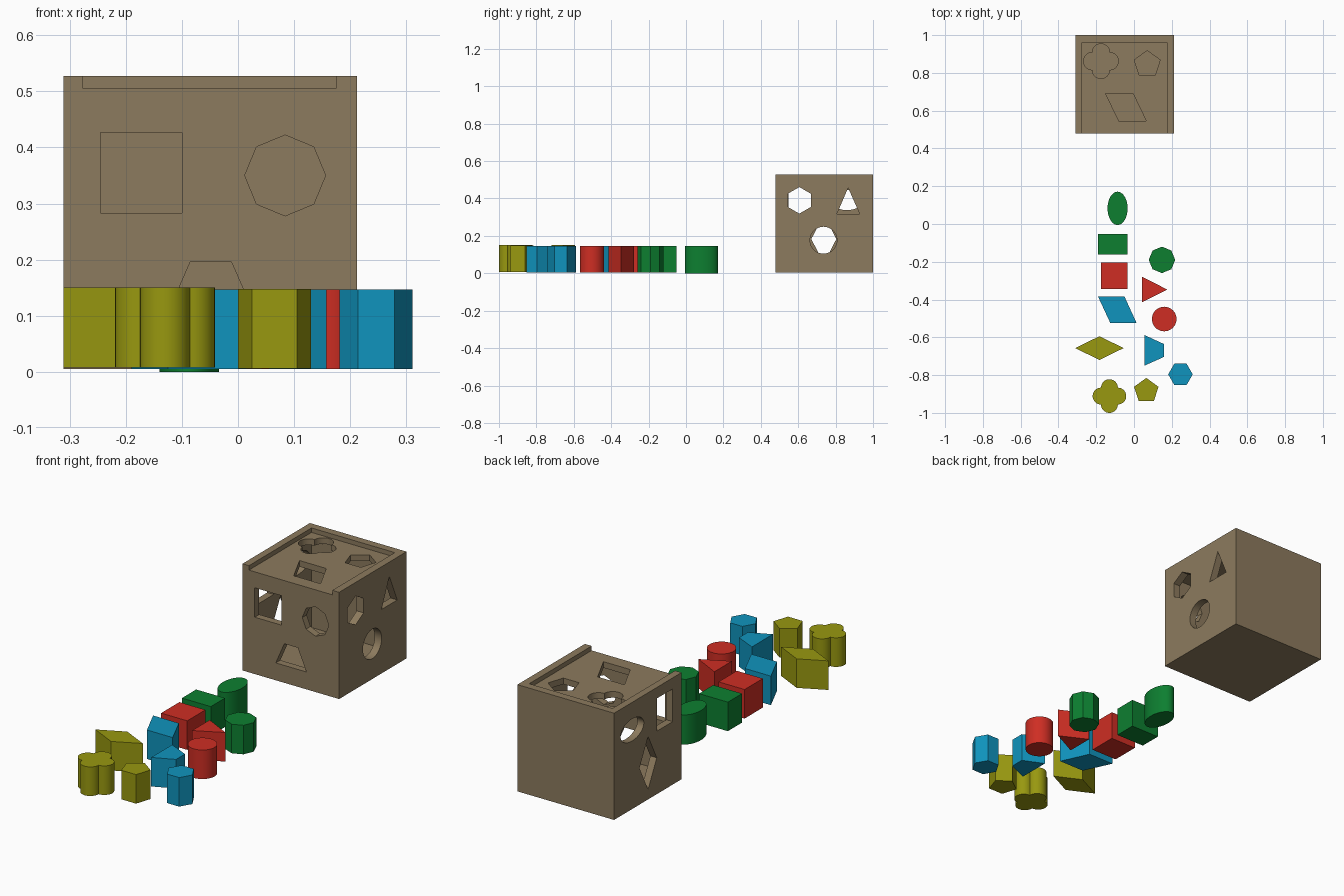
import bpy, bmesh, math

if "Cube" in bpy.data.objects:
    bpy.data.objects.remove(bpy.data.objects["Cube"])


def material(name, rgb):
    m = bpy.data.materials.new(name)
    m.diffuse_color = (*rgb, 1)
    m.use_nodes = True
    m.node_tree.nodes["Principled BSDF"].inputs["Base Color"].default_value = m.diffuse_color
    return m


WOOD = material("wood brown", (0.265, 0.197, 0.112))
GREEN = material("green", (0.004, 0.212, 0.03))
RED = material("red", (0.62, 0.027, 0.017))
BLUE = material("blue", (0.005, 0.295, 0.51))
OLIVE = material("olive yellow", (0.315, 0.315, 0.005))


# --- 2D outlines ---
def oval(cx, cy, rx, ry, n=48, start=0.0):
    return [(cx + rx * math.cos(start + 2 * math.pi * i / n),
             cy + ry * math.sin(start + 2 * math.pi * i / n)) for i in range(n)]


def polygon(cx, cy, r, n, start_deg=90):
    return oval(cx, cy, r, r, n, math.radians(start_deg))


def rect(x0, x1, y0, y1):
    return [(x0, y0), (x1, y0), (x1, y1), (x0, y1)]


def rhombus(cx, cy, rx, ry):
    return [(cx + rx, cy), (cx, cy + ry), (cx - rx, cy), (cx, cy - ry)]


def clover(cx, cy, r, n=16):
    # four half-circle lobes that meet at the diagonals
    pts = []
    for k in range(4):
        a = k * math.pi / 2
        for i in range(n):
            t = a - math.pi / 2 + math.pi * i / n
            pts.append((cx + r * (math.cos(a) + math.cos(t)),
                        cy + r * (math.sin(a) + math.sin(t))))
    return pts


# --- solids ---
def prism(name, pts, lo, hi, mat=None, axis='z'):
    place = {'z': lambda u, v, w: (u, v, w),
             'y': lambda u, v, w: (u, w, v),
             'x': lambda u, v, w: (w, u, v)}[axis]
    bm = bmesh.new()
    a = [bm.verts.new(place(u, v, lo)) for u, v in pts]
    b = [bm.verts.new(place(u, v, hi)) for u, v in pts]
    bm.faces.new(a)
    bm.faces.new(b)
    for i in range(len(pts)):
        j = (i + 1) % len(pts)
        bm.faces.new((a[i], a[j], b[j], b[i]))
    bmesh.ops.recalc_face_normals(bm, faces=bm.faces[:])
    me = bpy.data.meshes.new(name)
    bm.to_mesh(me)
    bm.free()
    ob = bpy.data.objects.new(name, me)
    bpy.context.collection.objects.link(ob)
    if mat:
        me.materials.append(mat)
    return ob


def activate(ob):
    bpy.ops.object.select_all(action='DESELECT')
    ob.select_set(True)
    bpy.context.view_layer.objects.active = ob


def smooth(ob):
    activate(ob)
    bpy.ops.object.shade_smooth_by_angle(angle=math.radians(25))


def cut(ob, pts, lo, hi, axis='z'):
    cutter = prism("cutter", pts, lo, hi, None, axis)
    cutter.hide_render = True
    mod = ob.modifiers.new("cut", 'BOOLEAN')
    mod.operation = 'DIFFERENCE'
    mod.solver = 'EXACT'
    mod.object = cutter
    activate(ob)
    bpy.ops.object.modifier_apply(modifier=mod.name)
    bpy.data.objects.remove(cutter, do_unlink=True)


# --- hollow box with a slot for the sliding lid, open at the front ---
X0, X1, Y0, Y1, Z0, Z1 = -0.311, 0.212, 0.479, 1.0, 0.005, 0.527
IX0, IX1, IY0, IY1 = -0.276, 0.175, 0.514, 0.962
LID_LOW, LID_TOP = 0.475, 0.505

box = prism("box", rect(X0, X1, Y0, Y1), Z0, Z1, WOOD)
cut(box, rect(IX0, IX1, IY0, IY1), 0.04, 0.6)
cut(box, rect(IX0, IX1, 0.4, IY1), LID_LOW, 0.6)

# front holes: square, octagon, trapezoid
front = [rect(-0.245, -0.1, 0.283, 0.427),
         polygon(0.084, 0.35, 0.072, 8),
         [(-0.131, 0.09), (0.035, 0.09), (-0.012, 0.196), (-0.085, 0.196)]]
for pts in front:
    cut(box, pts, Y0 - 0.05, IY0 + 0.05, 'y')

# right holes: hexagon, triangle, circle
right = [polygon(0.606, 0.39, 0.071, 6),
         [(0.807, 0.318), (0.928, 0.318), (0.867, 0.457)],
         oval(0.735, 0.177, 0.072, 0.072)]
for pts in right:
    cut(box, pts, IX1 - 0.05, X1 + 0.05, 'x')

# left holes: rectangle, ellipse, rhombus
left = [rect(0.547, 0.67, 0.313, 0.473),
        oval(0.86, 0.392, 0.09, 0.054),
        rhombus(0.737, 0.183, 0.067, 0.13)]
for pts in left:
    cut(box, pts, X0 - 0.05, IX0 + 0.05, 'x')
smooth(box)

# --- lid with clover, pentagon and parallelogram holes ---
lid = prism("lid", rect(IX0, IX1, Y0, IY1), LID_LOW, LID_TOP, WOOD)
for pts in [clover(-0.175, 0.862, 0.046),
            polygon(0.07, 0.846, 0.072, 5),
            [(-0.15, 0.69), (-0.005, 0.69), (0.065, 0.545), (-0.08, 0.545)]]:
    cut(lid, pts, 0.4, 0.6)
smooth(lid)

# --- shape blocks ---
blocks = [
    ("ellipse_block", GREEN, oval(-0.087, 0.083, 0.053, 0.088), 0.0, 0.145),
    ("rectangle_block", GREEN, rect(-0.19, -0.034, -0.162, -0.052), 0.005, 0.147),
    ("octagon_block", GREEN, polygon(0.148, -0.19, 0.07, 8), 0.005, 0.147),
    ("square_block", RED, rect(-0.175, -0.034, -0.344, -0.203), 0.005, 0.147),
    ("triangle_block", RED, [(0.042, -0.415), (0.176, -0.347), (0.042, -0.279)], 0.005, 0.147),
    ("cylinder_block", RED, oval(0.16, -0.503, 0.065, 0.065), 0.005, 0.147),
    ("parallelogram_block", BLUE,
     [(-0.19, -0.385), (-0.05, -0.385), (0.014, -0.525), (-0.125, -0.525)], 0.005, 0.147),
    ("trapezoid_block", BLUE,
     [(0.055, -0.588), (0.158, -0.635), (0.158, -0.704), (0.055, -0.75)], 0.005, 0.147),
    ("hexagon_block", BLUE, polygon(0.246, -0.796, 0.065, 6, 0), 0.005, 0.147),
    ("rhombus_block", OLIVE, rhombus(-0.183, -0.657, 0.128, 0.063), 0.008, 0.15),
    ("clover_block", OLIVE, clover(-0.13, -0.911, 0.0445), 0.008, 0.15),
    ("pentagon_block", OLIVE, polygon(0.065, -0.883, 0.068, 5), 0.006, 0.148),
]
for name, mat, pts, lo, hi in blocks:
    smooth(prism(name, pts, lo, hi, mat))
